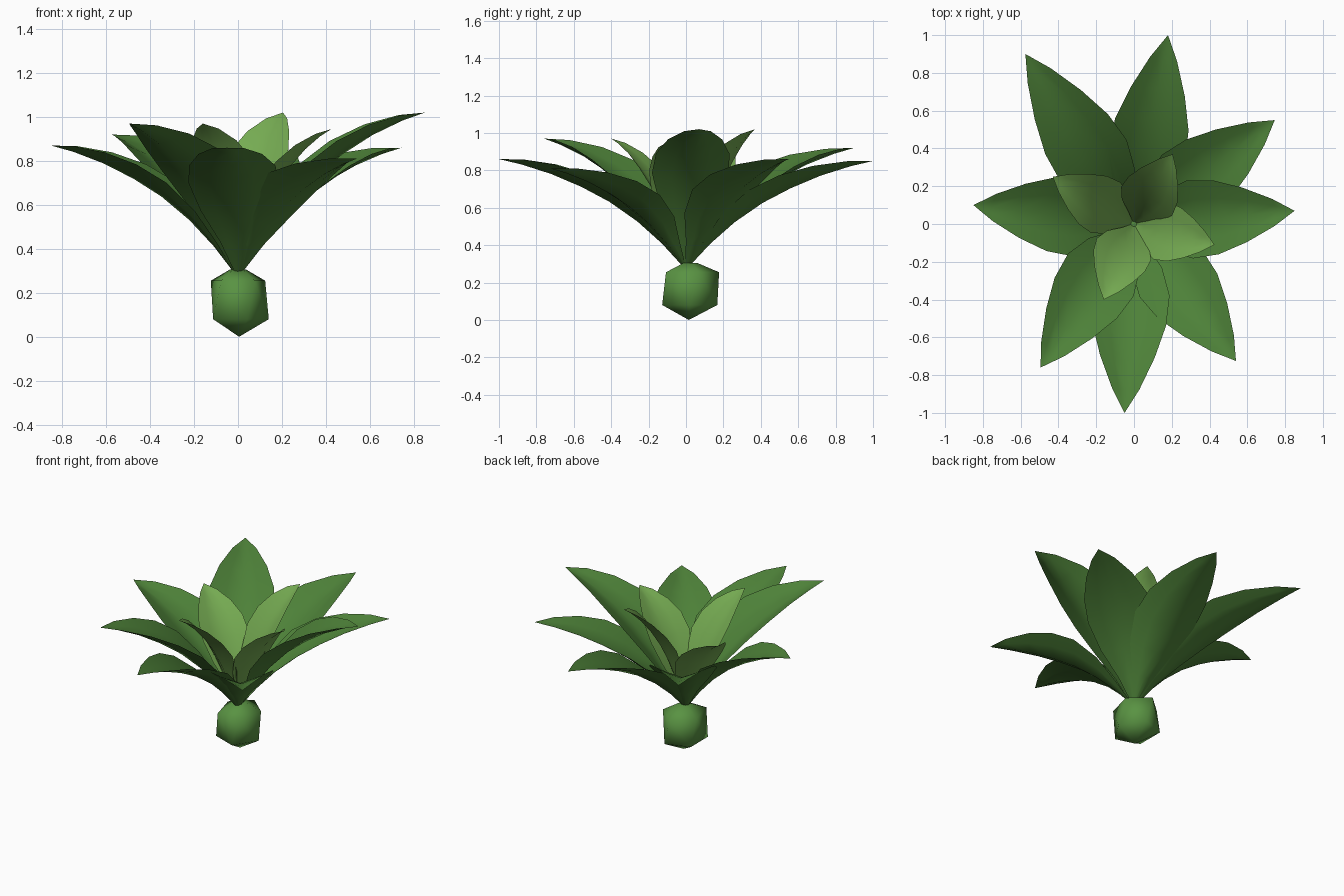
import bpy, bmesh, math
from mathutils import Vector

if "Cube" in bpy.data.objects:
    bpy.data.objects.remove(bpy.data.objects["Cube"])


def material(name, rgb):
    m = bpy.data.materials.new(name)
    m.diffuse_color = (*rgb, 1)
    m.use_nodes = True
    m.node_tree.nodes["Principled BSDF"].inputs["Base Color"].default_value = m.diffuse_color
    return m


GREEN = material("leaf_green", (0.075, 0.22, 0.04))
LIGHT = material("young_leaf_green", (0.18, 0.41, 0.085))
BULB = material("bulb_green", (0.10, 0.29, 0.055))


def add_mesh(name, verts, faces, mat):
    me = bpy.data.meshes.new(name)
    me.from_pydata(verts, [], faces)
    me.materials.append(mat)
    ob = bpy.data.objects.new(name, me)
    bpy.context.collection.objects.link(ob)
    me.polygons.foreach_set("use_smooth", [True] * len(me.polygons))
    return ob


# Leaf outline: reach, height and half-width fractions from base to tip
PROFILE = [(0.02, 0.0, 0.07), (0.13, 0.21, 0.36), (0.26, 0.415, 0.77),
           (0.41, 0.60, 1.0), (0.56, 0.74, 0.95), (0.72, 0.86, 0.70),
           (0.88, 0.95, 0.35), (1.0, 1.0, 0.0)]
ACROSS = [-1, -0.5, 0, 0.5, 1]


def leaf(name, tip, half_width, lift, mat):
    """Gutter-shaped leaf rising from the bulb crown to the tip."""
    x, y, z = tip
    base = 0.29
    out = Vector((x, y, 0))
    reach = out.length
    out.normalize()
    side = Vector((-out.y, out.x, 0))
    up = Vector((0, 0, 1))
    line = [out * (f * reach) + up * (base + h * (z - base)) for f, h, w in PROFILE]
    n = len(line)
    verts = []
    for i in range(n):
        tangent = (line[min(i + 1, n - 1)] - line[max(i - 1, 0)]).normalized()
        normal = tangent.cross(side)
        if normal.z < 0:
            normal.negate()
        hw = PROFILE[i][2] * half_width
        for s in ACROSS:
            verts.append(line[i] + side * (s * hw) + normal * (abs(s) ** 1.2 * hw * lift))
    k = len(ACROSS)
    faces = [(i * k + j, (i + 1) * k + j, (i + 1) * k + j + 1, i * k + j + 1)
             for i in range(n - 1) for j in range(k - 1)]
    ob = add_mesh(name, verts, faces, mat)
    bm = bmesh.new()
    bm.from_mesh(ob.data)
    bmesh.ops.remove_doubles(bm, verts=bm.verts, dist=1e-5)
    bm.normal_update()
    if sum(f.normal.z for f in bm.faces) < 0:
        bmesh.ops.reverse_faces(bm, faces=bm.faces)
    bm.to_mesh(ob.data)
    bm.free()
    return ob


# Outer ring of long leaves
OUTER = [(0.18, 1.0, 0.85), (0.745, 0.55, 0.86), (0.85, 0.07, 1.02), (0.54, -0.725, 0.81),
         (-0.05, -1.0, 0.86), (-0.495, -0.76, 0.97), (-0.85, 0.10, 0.87), (-0.575, 0.90, 0.92)]
for i, tip in enumerate(OUTER):
    leaf(f"outer_leaf_{i + 1}", tip, 0.207, 0.38, GREEN)

# Inner ring of young upright leaves
INNER = [(0.205, 0.37, 1.02), (0.425, -0.11, 0.945), (-0.16, -0.40, 0.97), (-0.43, 0.25, 0.90)]
for i, tip in enumerate(INNER):
    leaf(f"inner_leaf_{i + 1}", tip, 0.155, 0.25, LIGHT)

# Faceted bulb: two rings of five, pointed below and blunt on top
rings = ((0.08, 0, 0.14, 0.155), (0.255, 18, 0.13, 0.157), (0.305, 18, 0.04, 0.04))
verts = [(0.005, 0.015, 0.0)]
for z, turn, rx, ry in rings:
    for i in range(5):
        a = math.radians(turn + 72 * i)
        verts.append((rx * math.cos(a), 0.02 + ry * math.sin(a), z))
faces = [tuple(range(11, 16))]
for i in range(5):
    j = (i + 1) % 5
    faces += [(0, 1 + j, 1 + i), (1 + i, 1 + j, 6 + i), (1 + j, 6 + j, 6 + i),
              (6 + i, 6 + j, 11 + j, 11 + i)]
add_mesh("bulb", verts, faces, BULB)
